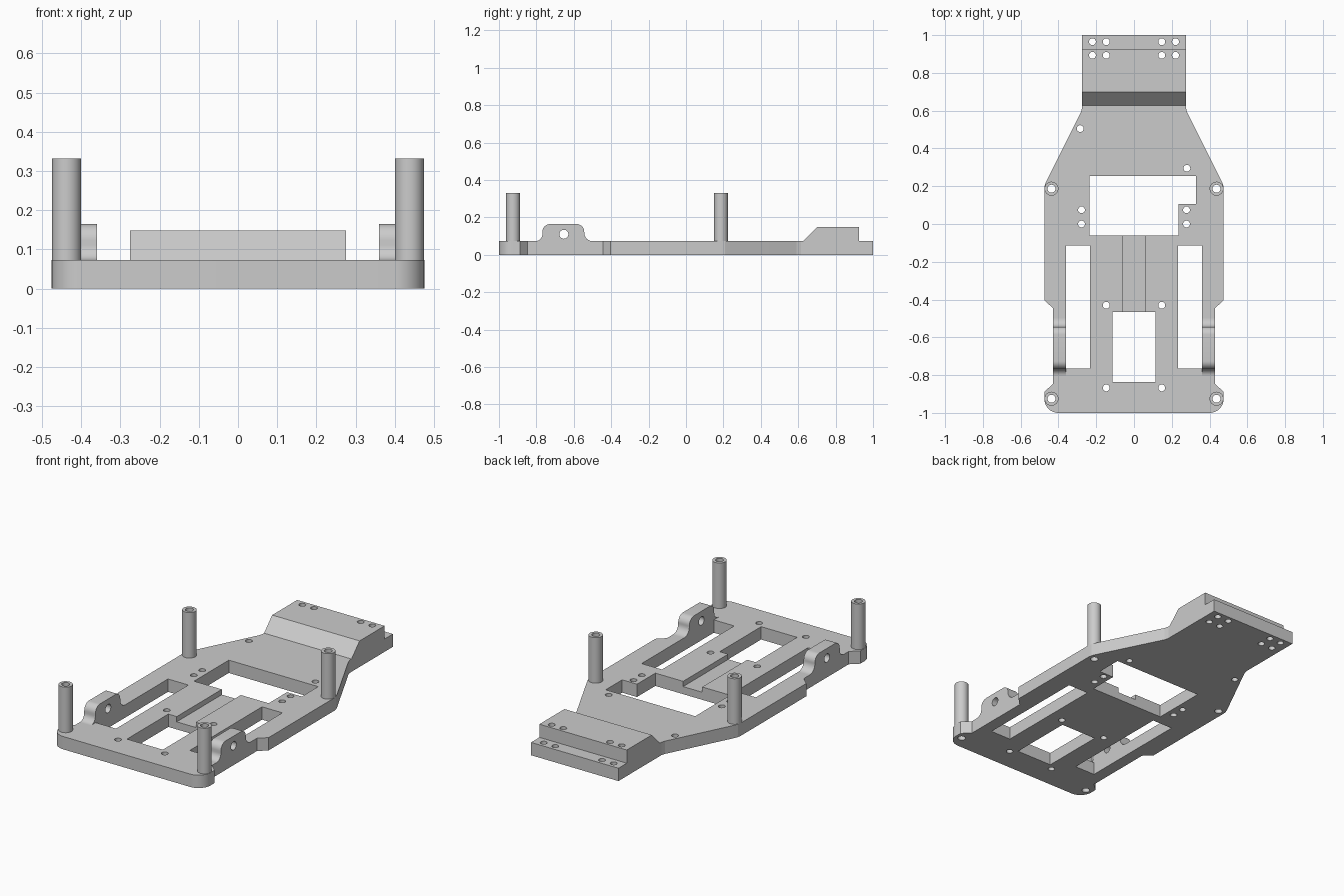
import bpy, bmesh
from math import sin, cos, radians
from mathutils import Matrix

if "Cube" in bpy.data.objects:
    bpy.data.objects.remove(bpy.data.objects["Cube"], do_unlink=True)

grey = bpy.data.materials.new("plain grey")
grey.use_nodes = True
colour = (0.6, 0.6, 0.6, 1)
grey.diffuse_color = colour
grey.node_tree.nodes["Principled BSDF"].inputs["Base Color"].default_value = colour

TOP = 0.073      # plate thickness
POST_X = 0.437


def arc(cx, cy, r, start, end, steps=10):
    angles = [radians(start + (end - start) * i / steps) for i in range(steps + 1)]
    return [(cx + r * cos(a), cy + r * sin(a)) for a in angles]


def circle(cx, cy, r):
    return arc(cx, cy, r, 0, 360, 40)[:-1]


def rect(x0, y0, x1, y1):
    return [(x0, y0), (x1, y0), (x1, y1), (x0, y1)]


def add_prism(bm, points, low, high):
    """Extrude a closed outline from low to high."""
    face = bm.faces.new([bm.verts.new((x, y, low)) for x, y in points])
    new = bmesh.ops.extrude_face_region(bm, geom=[face])["geom"]
    verts = [v for v in new if isinstance(v, bmesh.types.BMVert)]
    bmesh.ops.translate(bm, vec=(0, 0, high - low), verts=verts)


def make(name, outlines, low, high, sideways=False):
    """Build an object from prisms; sideways maps an outline to the y-z plane."""
    bm = bmesh.new()
    for points in outlines:
        add_prism(bm, points, low, high)
    if sideways:
        bm.transform(Matrix(((0, 0, 1, 0), (1, 0, 0, 0), (0, 1, 0, 0), (0, 0, 0, 1))))
    bmesh.ops.recalc_face_normals(bm, faces=bm.faces)
    mesh = bpy.data.meshes.new(name)
    bm.to_mesh(mesh)
    bm.free()
    mesh.materials.append(grey)
    obj = bpy.data.objects.new(name, mesh)
    bpy.context.collection.objects.link(obj)
    return obj


def finish(obj, *cutters):
    """Cut the part, then smooth only its round surfaces."""
    bpy.ops.object.select_all(action="DESELECT")
    bpy.context.view_layer.objects.active = obj
    obj.select_set(True)
    for cutter in cutters:
        mod = obj.modifiers.new("cut", "BOOLEAN")
        mod.operation, mod.solver, mod.object = "DIFFERENCE", "EXACT", cutter
        bpy.ops.object.modifier_apply(modifier=mod.name)
    bpy.ops.object.shade_smooth_by_angle(angle=radians(12))


# Screw holes, post bores and large windows
screws = [(-0.285, 0.505), (0.28, 0.295)]
screws += [(s * 0.278, y) for s in (-1, 1) for y in (0, 0.075)]
screws += [(s * 0.147, y) for s in (-1, 1) for y in (-0.43, -0.868)]
screws += [(s * x, y) for s in (-1, 1) for x in (0.147, 0.22) for y in (0.893, 0.965)]
posts = [(s * POST_X, y) for s in (-1, 1) for y in (-0.925, 0.187)]
holes = [circle(x, y, 0.018) for x, y in screws]
holes += [circle(x, y, 0.021) for x, y in posts]
holes += [rect(-0.36, -0.765, -0.232, -0.115), rect(0.232, -0.765, 0.36, -0.115),
          rect(-0.113, -0.837, 0.113, -0.465)]
holes.append([(-0.235, -0.06), (0.235, -0.06), (0.235, 0.105), (0.328, 0.105),
              (0.328, 0.253), (-0.235, 0.253)])
hole_cutter = make("hole_cutter", holes, -0.1, 0.5)
groove_cutter = make("groove_cutter", [rect(-0.06, -0.5, 0.06, 0)], TOP - 0.03, 0.2)
pin_cutter = make("pin_cutter", [circle(-0.653, 0.11, 0.024)], -1, 1, sideways=True)

# Chassis plate, from one half outline
half = arc(0.4, -0.925, 0.075, -90, 0)
half += [(0.475, -0.888), (0.43, -0.848), (0.43, -0.445), (0.475, -0.403),
         (0.475, 0.185), (0.472, 0.208), (0.46, 0.235), (0.281, 0.592), (0.275, 0.615),
         (0.275, 1)]
outline = half + [(-x, y) for x, y in reversed(half)]
finish(make("chassis_plate", [outline], 0, TOP), hole_cutter, groove_cutter)

# Raised rear mounting block with a sloped front
block = [(0.627, TOP), (0.925, TOP), (0.925, 0.148), (0.7, 0.148)]
finish(make("rear_block", [block], -0.275, 0.275, sideways=True), hole_cutter)

# Hollow posts
for x, y in posts:
    name = ("rear" if y > 0 else "front") + ("_left" if x > 0 else "_right") + "_post"
    finish(make(name, [circle(x, y, 0.037)], TOP, 0.332), hole_cutter)

# Axle ears with rounded shoulders and filleted feet
ear = arc(-0.806, TOP + 0.038, 0.038, -90, 0)
ear += arc(-0.726, 0.123, 0.042, 180, 90)
ear += arc(-0.586, 0.123, 0.042, 90, 0)
ear += arc(-0.499, TOP + 0.045, 0.045, 180, 270)
for side, low in (("left", 0.36), ("right", -0.43)):
    finish(make(side + "_axle_ear", [ear], low, low + 0.07, sideways=True), pin_cutter)

for cutter in (hole_cutter, groove_cutter, pin_cutter):
    bpy.data.objects.remove(cutter, do_unlink=True)
